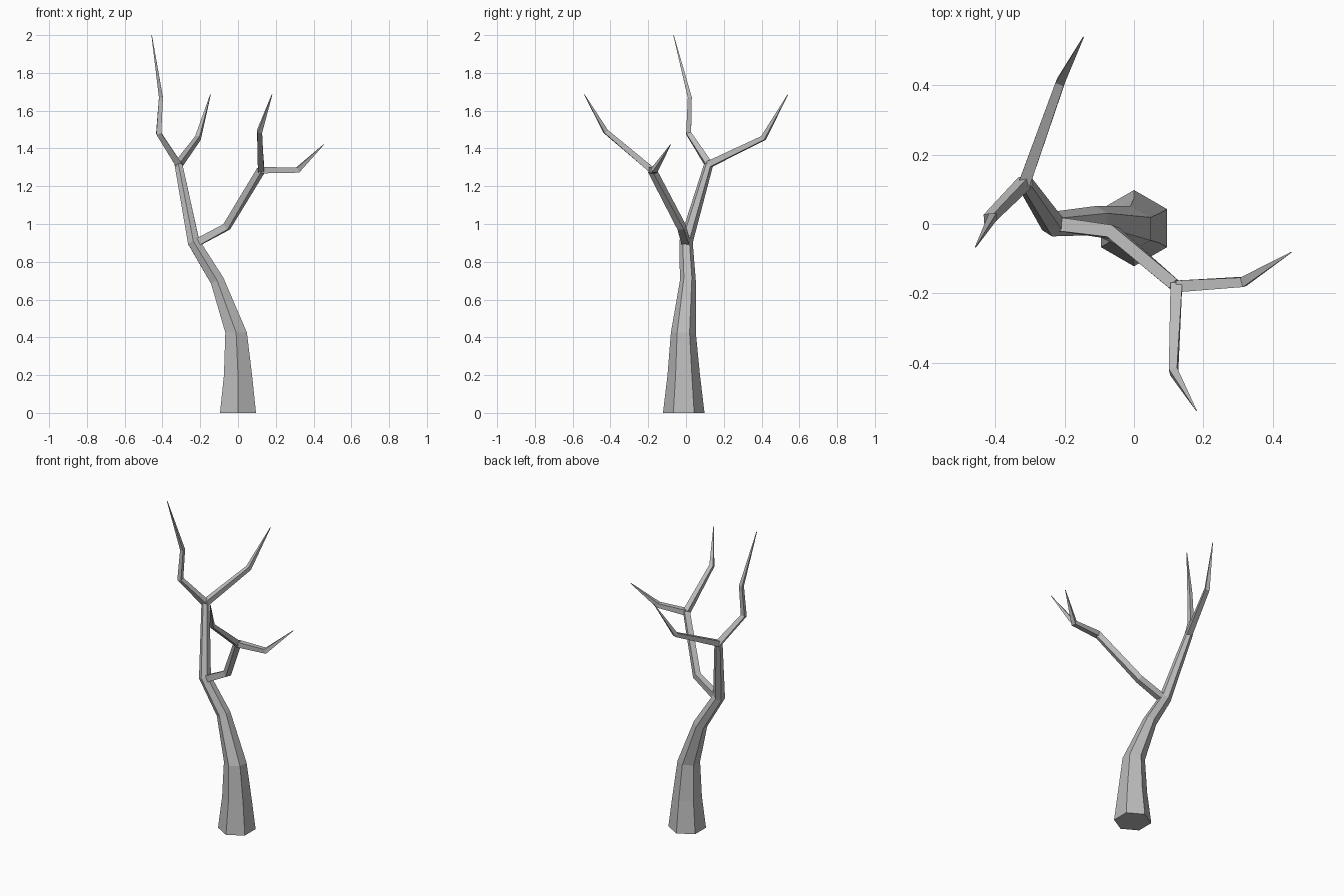
import bpy, bmesh, math
from mathutils import Vector

cube = bpy.data.objects.get("Cube")
if cube:
    bpy.data.objects.remove(cube, do_unlink=True)

bark = bpy.data.materials.new("grey_bark")
bark.use_nodes = True
bark.diffuse_color = (0.5, 0.5, 0.5, 1)
bark.node_tree.nodes["Principled BSDF"].inputs["Base Color"].default_value = (0.5, 0.5, 0.5, 1)


def limb(name, path, sides, reference, turn=0.0, flat_rings=0):
    """Loft a tapering faceted limb through (x, y, z, radius) points."""
    points = [Vector(p[:3]) for p in path]
    bm = bmesh.new()
    rings = []
    for i, centre in enumerate(points):
        # each ring lies on the mitre plane between its two segments
        ahead = (points[min(i + 1, len(points) - 1)] - centre).normalized()
        behind = (centre - points[max(i - 1, 0)]).normalized()
        along = (ahead + behind).normalized()
        if i < flat_rings:
            along = Vector((0, 0, 1))
        u = (reference - along * reference.dot(along)).normalized()
        v = along.cross(u)
        ring = []
        for k in range(sides):
            a = math.tau * k / sides + turn
            ring.append(bm.verts.new(centre + path[i][3] * (math.cos(a) * u + math.sin(a) * v)))
        rings.append(ring)
    for low, high in zip(rings, rings[1:]):
        for k in range(sides):
            n = (k + 1) % sides
            bm.faces.new((low[k], low[n], high[n], high[k]))
    bm.faces.new(rings[0][::-1])
    bm.faces.new(rings[-1])
    bmesh.ops.recalc_face_normals(bm, faces=bm.faces)
    mesh = bpy.data.meshes.new(name)
    bm.to_mesh(mesh)
    bm.free()
    mesh.materials.append(bark)
    obj = bpy.data.objects.new(name, mesh)
    bpy.context.collection.objects.link(obj)
    return obj


UP = Vector((0, 0, 1))
BACK = Vector((0, 1, 0))
EIGHTH = math.pi / 4

# Shared forks
high_fork = (-0.315, 0.12, 1.315, 0.024)
low_fork = (0.122, -0.18, 1.285, 0.024)

# Six-sided trunk, leaning over and then rising to the high fork
limb("trunk", [(0, -0.012, 0, 0.11), (0, -0.012, 0.2, 0.086),
               (-0.01, -0.014, 0.425, 0.066), (-0.11, 0.01, 0.7, 0.042),
               (-0.235, 0, 0.905, 0.036), high_fork], 6, BACK, flat_rings=3)

# Side bough leaving the trunk's bend
limb("side_bough", [(-0.22, 0, 0.9, 0.028), (-0.06, -0.024, 0.985, 0.026), low_fork],
     4, UP, EIGHTH)

# Pointed four-sided twigs
twigs = {
    "top_twig": [high_fork, (-0.42, 0.014, 1.48, 0.019),
                 (-0.408, 0.02, 1.67, 0.015), (-0.457, -0.066, 2.0, 0.002)],
    "back_twig": [high_fork, (-0.212, 0.41, 1.455, 0.018), (-0.146, 0.539, 1.685, 0.002)],
    "front_twig": [low_fork, (0.114, -0.425, 1.49, 0.017), (0.18, -0.538, 1.685, 0.002)],
    "left_twig": [low_fork, (0.315, -0.167, 1.285, 0.02), (0.453, -0.082, 1.42, 0.002)],
}
for name, path in twigs.items():
    limb(name, path, 4, BACK if name == "top_twig" else UP, EIGHTH)
